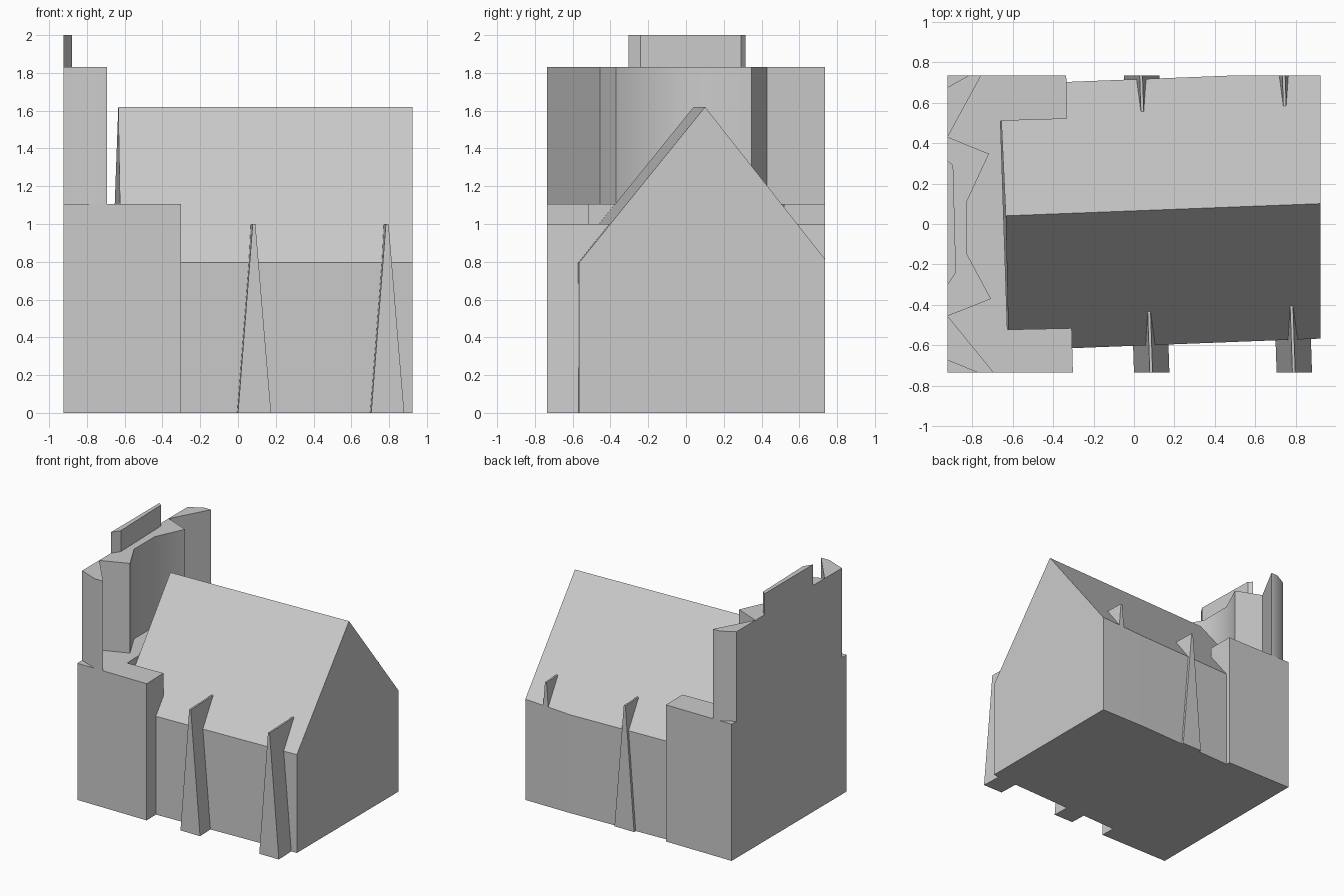
import bpy
import bmesh

if "Cube" in bpy.data.objects:
    bpy.data.objects.remove(bpy.data.objects["Cube"], do_unlink=True)

# Single plain colour
stone = bpy.data.materials.new("grey_stone")
stone.use_nodes = True
GREY = (0.6, 0.6, 0.6, 1)
stone.diffuse_color = GREY
stone.node_tree.nodes["Principled BSDF"].inputs["Base Color"].default_value = GREY

X, Y = 0.923, 0.735   # half extents of the site


def finish(name, bm):
    bmesh.ops.recalc_face_normals(bm, faces=bm.faces)
    mesh = bpy.data.meshes.new(name)
    bm.to_mesh(mesh)
    bm.free()
    mesh.materials.append(stone)
    obj = bpy.data.objects.new(name, mesh)
    bpy.context.collection.objects.link(obj)
    bpy.ops.object.select_all(action="DESELECT")
    obj.select_set(True)
    bpy.context.view_layer.objects.active = obj
    bpy.ops.object.shade_smooth_by_angle(angle=0.55)


def loft(ring_a, ring_b):
    """Closed solid between two matching rings of points."""
    bm = bmesh.new()
    a = [bm.verts.new(p) for p in ring_a]
    b = [bm.verts.new(p) for p in ring_b]
    bm.faces.new(a)
    bm.faces.new(b)
    for i in range(len(a)):
        j = (i + 1) % len(a)
        bm.faces.new((a[i], a[j], b[j], b[i]))
    return bm


def prism(name, outline, z0, z1):
    finish(name, loft([(x, y, z0) for x, y in outline],
                      [(x, y, z1) for x, y in outline]))


def clip(bm, point, normal):
    bmesh.ops.bisect_plane(bm, geom=bm.verts[:] + bm.edges[:] + bm.faces[:],
                           plane_co=point, plane_no=normal, clear_outer=True)
    bmesh.ops.holes_fill(bm, edges=[e for e in bm.edges if e.is_boundary])


# Nave: gabled hall, slightly turned, trimmed at the site edges
def nave_ring(x0, lean):
    profile = [(-0.667, 0), (-0.667, 0.795), (0, 1.62), (0.65, 0.795), (0.65, 0)]
    ring = []
    for v, z in profile:
        x = x0 - 0.034 * v + lean * z
        ring.append((x, v + 0.065 + 0.0386 * x, z))
    return ring


nave = loft(nave_ring(-0.65, 0.01), nave_ring(1.05, 0))
clip(nave, (X, 0, 0), (1, 0, 0))
clip(nave, (0, Y, 0), (0, 1, 0))
finish("nave", nave)

# Tower base with two arms embracing the end of the nave
prism("tower_base", [
    (-X, -Y), (-0.302, -Y), (-0.308, -0.515), (-0.626, -0.522),
    (-0.66, 0.51), (-0.333, 0.52), (-0.335, Y), (-X, Y)], 0, 1.105)

# Ruined tower wall with a hollowed inner face
prism("tower_wall", [
    (-X, -0.673), (-0.77, -Y), (-0.693, -Y), (-X + 0.002, -0.455),
    (-0.707, -0.37), (-0.825, -0.15), (-0.825, 0.114), (-0.717, 0.347),
    (-X + 0.002, 0.43), (-0.755, Y), (-0.815, Y), (-X, 0.675)], 1.1, 1.83)

# Broken parapet on top
prism("parapet", [
    (-X, -0.305), (-0.88, -0.24), (-0.894, 0.29), (-X, 0.315)], 1.82, 2.0)

# Tapering buttresses running across the nave
for label, x in (("middle", 0.0), ("end", 0.705)):
    section = [(0, 0), (0.175, 0), (0.092, 1.0), (0.078, 1.0)]
    finish(label + "_buttress",
           loft([(x + u, -Y, z) for u, z in section],
                [(x + u - 0.05, Y, z) for u, z in section]))
